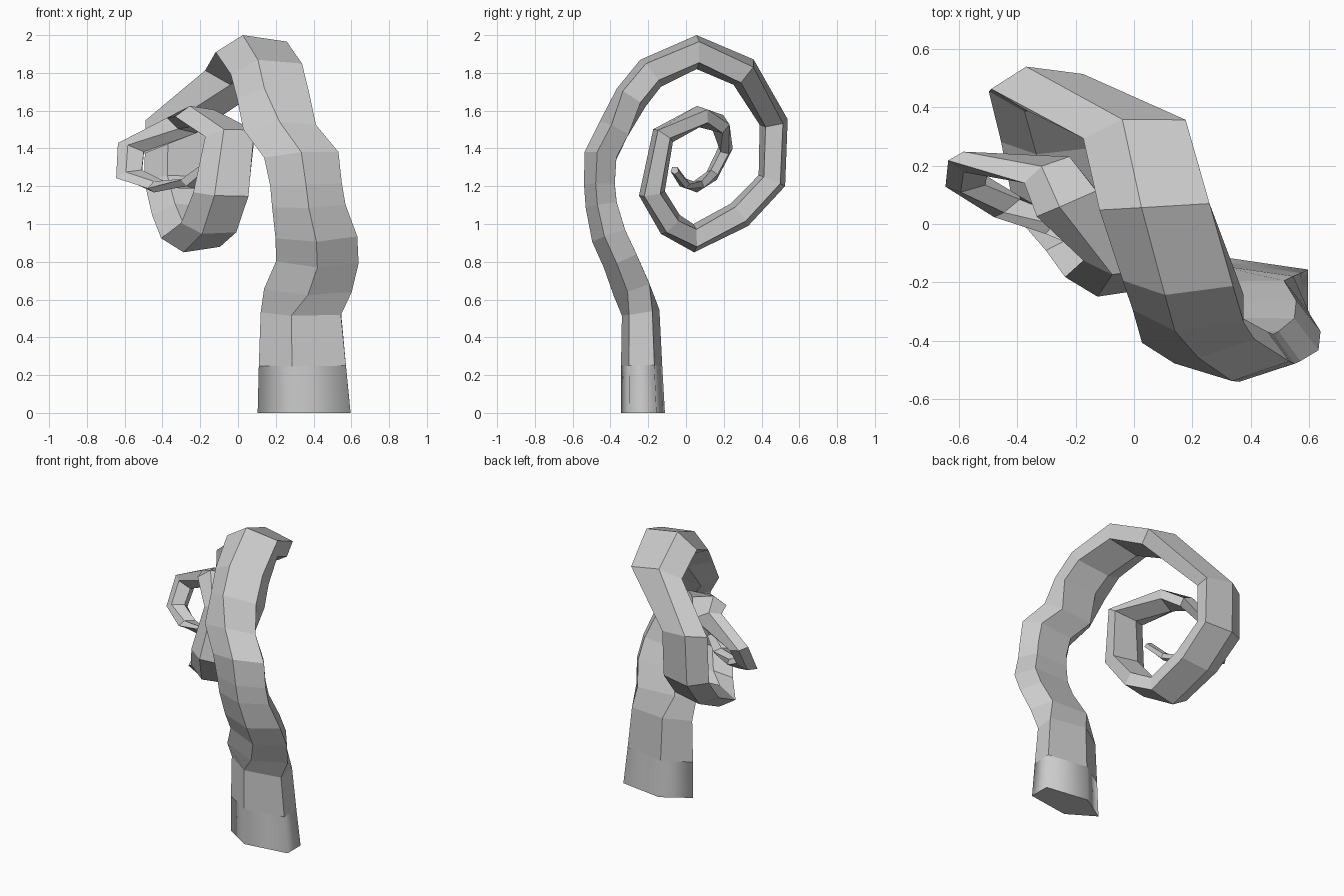
import bpy, bmesh, math
from mathutils import Vector

if "Cube" in bpy.data.objects:
    bpy.data.objects.remove(bpy.data.objects["Cube"])

# Spiral centre line: x, y, z, half width of the flattened pentagon section
PATH = [
    (.376, -.228, 0, .272), (.365, -.235, .25, .255), (.355, -.24, .53, .235),
    (.37, -.28, .66, .245), (.42, -.34, .81, .23), (.415, -.40, .94, .228),
    (.375, -.44, 1.10, .205), (.36, -.45, 1.21, .2), (.335, -.445, 1.36, .21),
    (.22, -.375, 1.50, .205), (.205, -.29, 1.67, .21),
    (.17, -.185, 1.80, .21), (.09, .06, 1.91, .21), (.02, .31, 1.80, .20),
    (-.315, .465, 1.535, .177), (-.32, .455, 1.23, .177), (-.28, .285, 1.05, .175),
    (-.235, .045, .925, .175), (-.14, -.08, .995, .165), (-.075, -.18, 1.16, .162),
    (-.03, -.12, 1.47, .145), (-.22, .075, 1.57, .13), (-.29, .18, 1.53, .11),
    (-.56, .21, 1.40, .085), (-.57, .14, 1.26, .08), (-.43, .06, 1.20, .072),
    (-.26, -.01, 1.215, .06), (-.17, -.06, 1.285, .05),
]
SIDES = 5
FLAT = 0.45
TWISTED = range(3, 10)      # rings of the wavy stem, turned a quarter side
TIP = 21                    # first ring of the thin tip

pts = [Vector(p[:3]) for p in PATH]
bm = bmesh.new()
rings = []
for i, p in enumerate(pts):
    before = (p - pts[i - 1]).normalized() if i else Vector((0, 0, 1))
    after = (pts[i + 1] - p).normalized() if i < len(pts) - 1 else before
    t = (before + after).normalized() if i else Vector((0, 0, 1))
    n = Vector((0, -t.z, t.y)).normalized()          # outward side of the curl
    w = Vector((1, 0, 0)).lerp(t.cross(n), 0.2 if i < TIP else 0.6)
    a = PATH[i][3]
    start = math.pi - (math.radians(18) if i in TWISTED else 0)
    ring = []
    for k in range(SIDES):
        ang = start + math.tau * k / SIDES
        ring.append(bm.verts.new(p + w * a * math.cos(ang) + n * a * FLAT * math.sin(ang)))
    rings.append(ring)

# Skin between the rings; the foot segment is smooth shaded
for i in range(len(rings) - 1):
    for k in range(SIDES):
        j = (k + 1) % SIDES
        f = bm.faces.new((rings[i][k], rings[i][j], rings[i + 1][j], rings[i + 1][k]))
        f.smooth = i == 0
bm.faces.new(rings[0])
bm.faces.new(rings[-1])
bmesh.ops.recalc_face_normals(bm, faces=bm.faces)

mesh = bpy.data.meshes.new("curled_tentacle")
bm.to_mesh(mesh)
bm.free()
bpy.context.collection.objects.link(bpy.data.objects.new("curled_tentacle", mesh))
